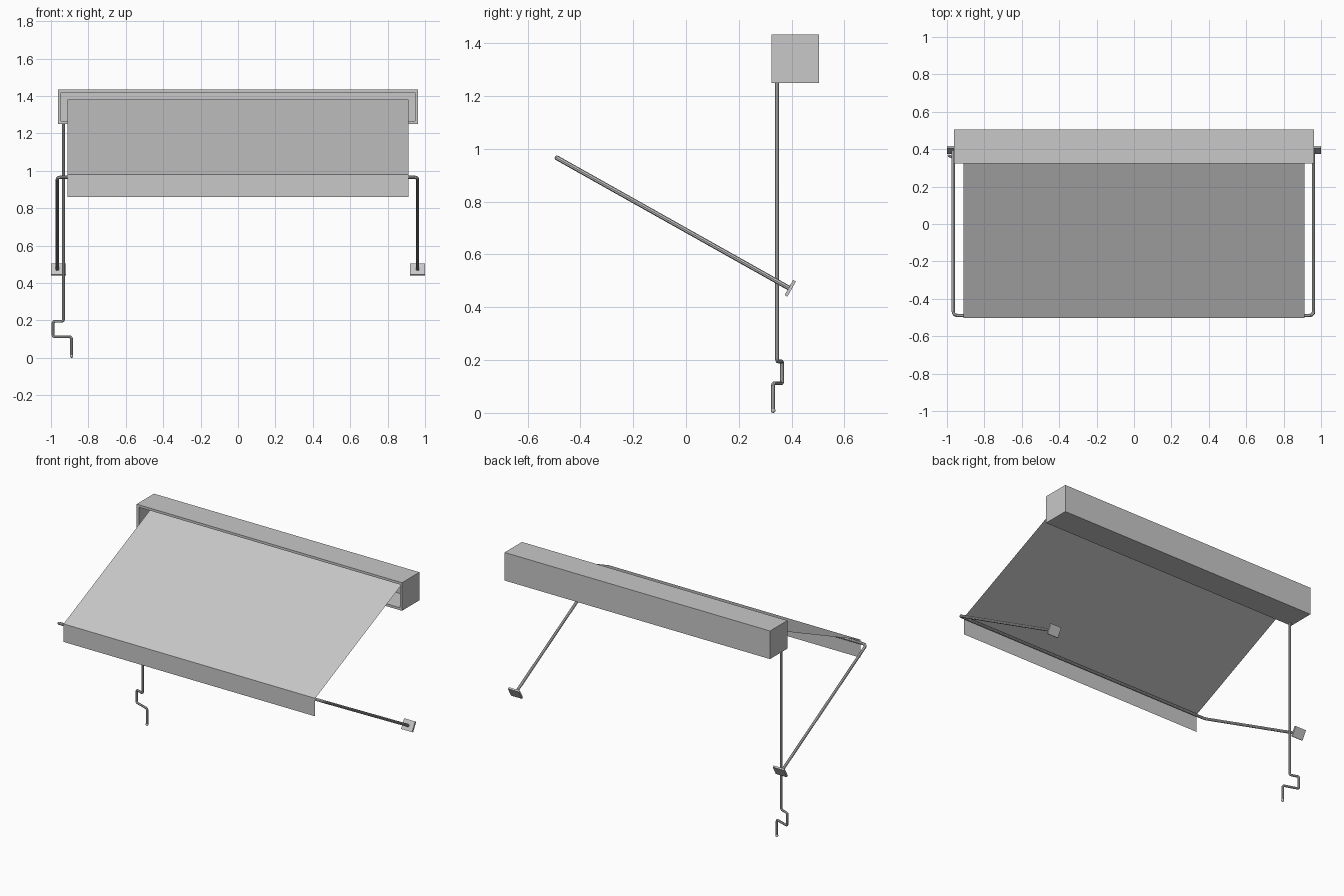
import bpy
import bmesh
from math import atan2
from mathutils import Vector

old = bpy.data.objects.get("Cube")
if old:
    bpy.data.objects.remove(old)

grey = bpy.data.materials.new("plain_grey")
grey.use_nodes = True
grey.diffuse_color = (0.58, 0.58, 0.58, 1)
grey.node_tree.nodes["Principled BSDF"].inputs["Base Color"].default_value = grey.diffuse_color


def add_mesh(name, bm):
    mesh = bpy.data.meshes.new(name)
    bm.to_mesh(mesh)
    bm.free()
    mesh.materials.append(grey)
    obj = bpy.data.objects.new(name, mesh)
    bpy.context.collection.objects.link(obj)
    return obj


def box_bmesh(size):
    bm = bmesh.new()
    bmesh.ops.create_cube(bm, size=1)
    bmesh.ops.scale(bm, vec=size, verts=bm.verts)
    return bm


def rounded(points, radius, steps=4):
    """Replace each inner corner of a path by a short smooth bend."""
    pts = [Vector(p) for p in points]
    path = [pts[0]]
    for a, b, c in zip(pts, pts[1:], pts[2:]):
        start = b + (a - b).normalized() * radius
        end = b + (c - b).normalized() * radius
        for i in range(steps + 1):
            t = i / steps
            path.append(start * (1 - t) ** 2 + b * 2 * t * (1 - t) + end * t ** 2)
    return path + [pts[-1]]


def add_tube(name, points, radius, bend):
    path = rounded(points, bend)
    curve = bpy.data.curves.new(name, "CURVE")
    curve.dimensions = "3D"
    curve.bevel_depth = radius
    curve.bevel_resolution = 2
    curve.use_fill_caps = True
    spline = curve.splines.new("POLY")
    spline.points.add(len(path) - 1)
    for point, co in zip(spline.points, path):
        point.co = (*co, 1)
    curve.materials.append(grey)
    obj = bpy.data.objects.new(name, curve)
    bpy.context.collection.objects.link(obj)
    bpy.ops.object.select_all(action="DESELECT")
    obj.select_set(True)
    bpy.context.view_layer.objects.active = obj
    bpy.ops.object.convert(target="MESH")
    bpy.ops.object.shade_smooth_by_angle()


# Cassette: hollow box, open at the front
bm = box_bmesh((1.924, 0.18, 0.184))
bm.normal_update()
bmesh.ops.delete(bm, geom=[f for f in bm.faces if f.normal.y < -0.5], context="FACES")
cassette = add_mesh("cassette", bm)
cassette.location = (0, 0.414, 1.342)
shell = cassette.modifiers.new("wall", "SOLIDIFY")
shell.thickness = 0.016
shell.offset = -1
shell.use_even_offset = True

# Fabric: sloping sheet with a hanging valance
bm = bmesh.new()
profile = [(0.39, 1.382), (-0.503, 0.979), (-0.503, 0.861)]
rows = [[bm.verts.new((x, y, z)) for x in (-0.912, 0.912)] for y, z in profile]
for (a, b), (c, d) in zip(rows, rows[1:]):
    bm.faces.new((a, c, d, b))
add_mesh("fabric", bm)

# Folding arms and front bar in one bent tube
left, right = 0.96, -0.966
foot, front = (0.39, 0.473), (-0.489, 0.966)
add_tube("arm_frame", [(right, *foot), (right, *front), (left, *front), (left, *foot)], 0.009, 0.025)

# Wall plates, square to the arms
tilt = -atan2(front[1] - foot[1], foot[0] - front[0])
for side, x in (("left", 0.96), ("right", -0.96)):
    plate = add_mesh(side + "_wall_plate", box_bmesh((0.08, 0.012, 0.066)))
    plate.location = (x, 0.395, 0.472)
    plate.rotation_euler.x = tilt

# Hand crank with a small end knob
add_tube("crank", [
    (-0.933, 0.345, 1.26), (-0.933, 0.345, 0.195), (-0.989, 0.364, 0.195),
    (-0.989, 0.364, 0.112), (-0.89, 0.33, 0.112), (-0.89, 0.33, 0.006)], 0.0075, 0.012)
bm = bmesh.new()
bmesh.ops.create_uvsphere(bm, u_segments=12, v_segments=8, radius=0.009)
knob = add_mesh("crank_knob", bm)
knob.location = (-0.89, 0.33, 0.009)
for face in knob.data.polygons:
    face.use_smooth = True
